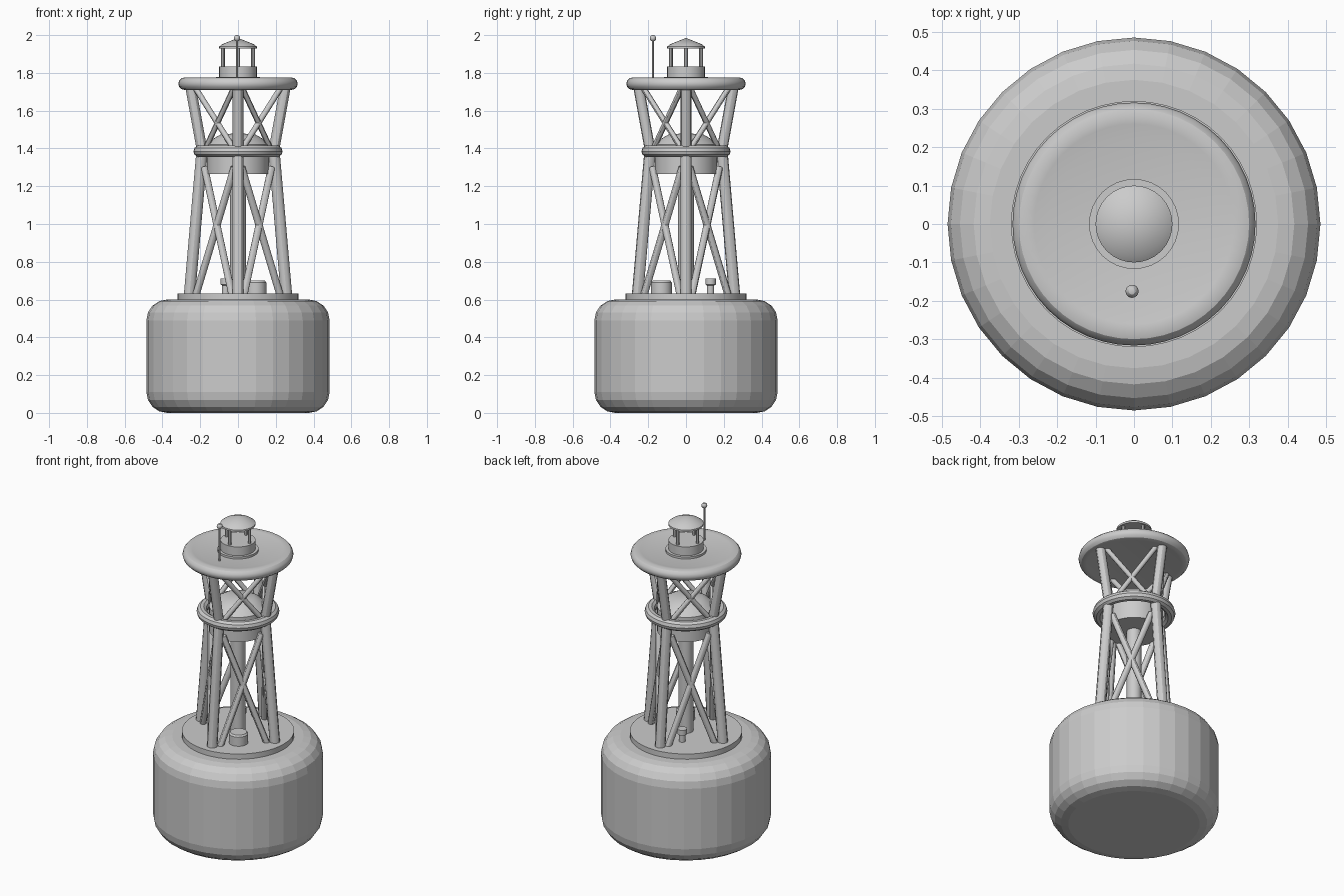
import bpy, bmesh
from math import sin, cos, pi, radians
from mathutils import Vector

if "Cube" in bpy.data.objects:
    bpy.data.objects.remove(bpy.data.objects["Cube"])


def finish(name, bm, smooth):
    bmesh.ops.recalc_face_normals(bm, faces=bm.faces)
    me = bpy.data.meshes.new(name)
    bm.to_mesh(me)
    bm.free()
    ob = bpy.data.objects.new(name, me)
    bpy.context.collection.objects.link(ob)
    if smooth:
        bpy.ops.object.select_all(action='DESELECT')
        bpy.context.view_layer.objects.active = ob
        ob.select_set(True)
        bpy.ops.object.shade_smooth_by_angle(angle=radians(30))
    return ob


def lathe(name, profile, n=40, at=(0, 0), smooth=True, closed=False):
    """Revolve (radius, z) points; radius 0 makes a pole."""
    bm = bmesh.new()
    rings = []
    for r, z in profile:
        if r == 0:
            rings.append([bm.verts.new((at[0], at[1], z))] * n)
        else:
            rings.append([bm.verts.new((at[0] + r * cos(2 * pi * i / n),
                                        at[1] + r * sin(2 * pi * i / n), z)) for i in range(n)])
    pairs = list(zip(rings, rings[1:])) + ([(rings[-1], rings[0])] if closed else [])
    for a, b in pairs:
        for i in range(n):
            j = (i + 1) % n
            bm.faces.new(list(dict.fromkeys((a[i], a[j], b[j], b[i]))))
    return finish(name, bm, smooth)


def tube(name, p, q, r, n=12):
    """Capped cylinder from p to q."""
    p, q = Vector(p), Vector(q)
    bm = bmesh.new()
    bmesh.ops.create_cone(bm, cap_ends=True, segments=n, radius1=r, radius2=r, depth=(q - p).length)
    rot = (q - p).to_track_quat('Z', 'Y').to_matrix().to_4x4()
    bmesh.ops.transform(bm, matrix=rot, verts=bm.verts)
    bmesh.ops.translate(bm, vec=(p + q) / 2, verts=bm.verts)
    return finish(name, bm, True)


def arc(cr, cz, r, a0, a1, steps):
    return [(cr + r * cos(radians(a0 + (a1 - a0) * k / steps)),
             cz + r * sin(radians(a0 + (a1 - a0) * k / steps))) for k in range(steps + 1)]


# Float hull and deck plate
lathe("float_hull", [(0, 0)] + arc(0.375, 0.11, 0.11, -90, 0, 4)
      + arc(0.375, 0.49, 0.11, 0, 90, 4) + [(0, 0.6)], 32, smooth=False)
lathe("deck_plate", [(0, 0.59), (0.32, 0.59), (0.32, 0.633), (0, 0.633)], 48)

# Deck fittings
lathe("deck_hatch", [(0, 0.62), (0.055, 0.62), (0.055, 0.69), (0.047, 0.7), (0, 0.7)], 24, (0.095, -0.13))
lathe("deck_vent", [(0, 0.62), (0.019, 0.62), (0.019, 0.675), (0.028, 0.68), (0.028, 0.712), (0, 0.712)],
      16, (-0.065, 0.13))

# Central column and drum
tube("centre_column", (0, 0, 0.62), (0, 0, 1.28), 0.042, 20)
lathe("drum", [(0, 1.265), (0.165, 1.265), (0.165, 1.42), (0.13, 1.452), (0.09, 1.475), (0, 1.48)])

# Middle ring
lathe("middle_ring", arc(0.205, 1.385, 0.031, 0, 324, 9), closed=True)


# Legs and cross braces, four sides
def on_leg(k, r, z):
    return Vector((r * cos(k * pi / 2), r * sin(k * pi / 2), z))


for k in range(4):
    tube(f"lower_leg_{k}", on_leg(k, 0.257, 0.62), on_leg(k, 0.19, 1.39), 0.03)
    tube(f"upper_leg_{k}", on_leg(k, 0.19, 1.39), on_leg(k, 0.25, 1.72), 0.028)
    for label, (r0, z0, r1, z1), rad in (("lower", (0.254, 0.62, 0.197, 1.3), 0.019),
                                         ("upper", (0.195, 1.4, 0.247, 1.715), 0.015)):
        a0, b0 = on_leg(k, r0, z0), on_leg(k + 1, r0, z0)
        a1, b1 = on_leg(k, r1, z1), on_leg(k + 1, r1, z1)
        tube(f"{label}_brace_a_{k}", a0.lerp(b0, 0.12), b1.lerp(a1, 0.1), rad)
        tube(f"{label}_brace_b_{k}", b0.lerp(a0, 0.12), a1.lerp(b1, 0.1), rad)

# Top platform with a rounded, slightly raised rim
lathe("top_platform", [(0, 1.712), (0.27, 1.712)] + arc(0.283, 1.743, 0.033, -90, 90, 6)
      + [(0.26, 1.774), (0.222, 1.765), (0, 1.765)], 48)

# Lantern
lathe("lantern_base", [(0, 1.76), (0.117, 1.76), (0.117, 1.778), (0.1, 1.778), (0.1, 1.833), (0, 1.833)], 32)
for k in range(4):
    tube(f"lantern_post_{k}", on_leg(k, 0.08, 1.825), on_leg(k, 0.08, 1.937), 0.01, 8)
lathe("lantern_cap", [(0, 1.928), (0.1, 1.928), (0.1, 1.939), (0.083, 1.952), (0, 1.985)], 32)

# Antenna with ball tip
tube("antenna_rod", (-0.005, -0.175, 1.755), (-0.005, -0.175, 1.985), 0.006, 8)
lathe("antenna_ball", [(0, 1.966)] + arc(0, 1.983, 0.017, -60, 60, 4) + [(0, 2.0)], 16, (-0.005, -0.175))
